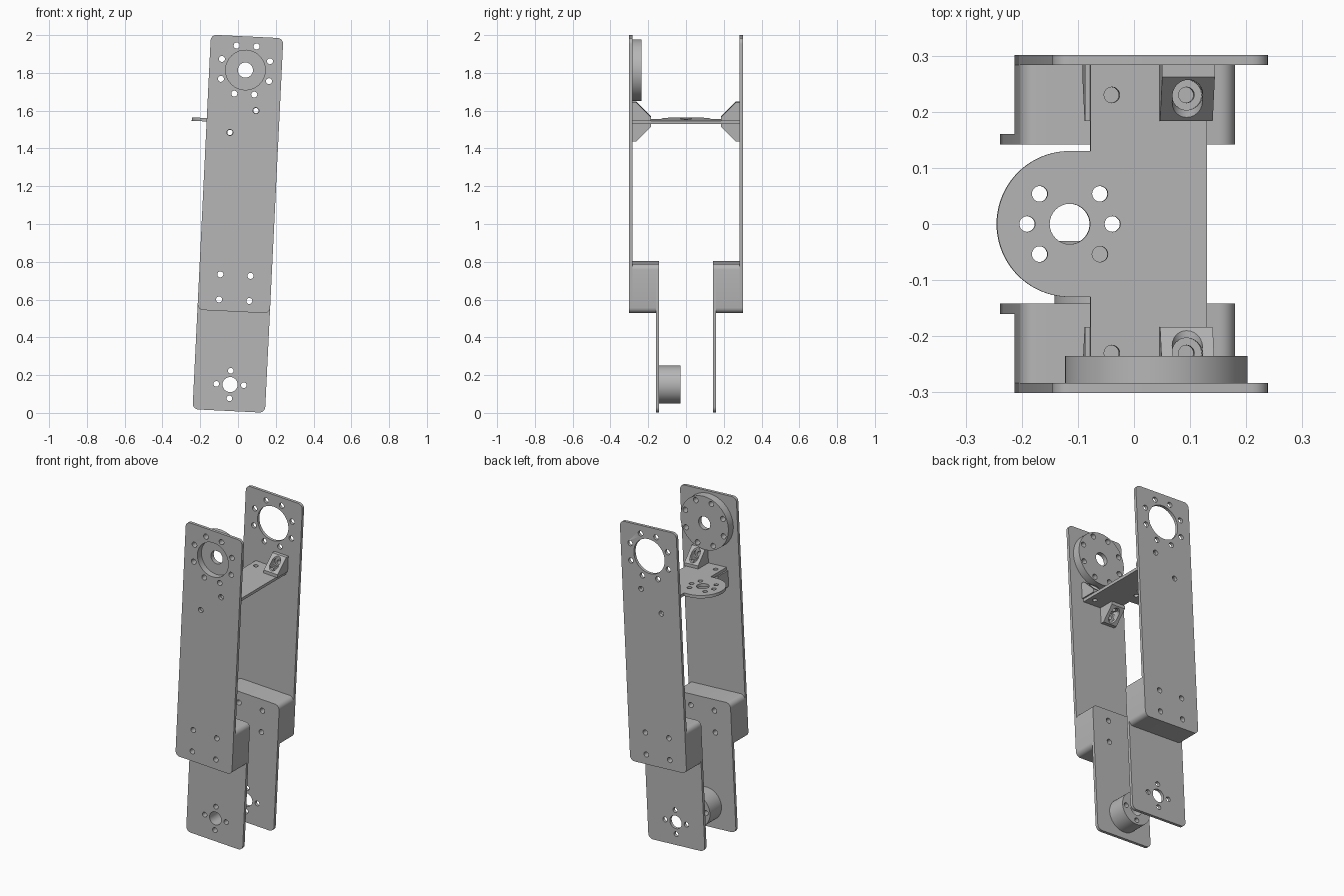
import bpy, bmesh, math
from mathutils import Matrix, Vector

if "Cube" in bpy.data.objects:
    bpy.data.objects.remove(bpy.data.objects["Cube"], do_unlink=True)

grey = bpy.data.materials.new("machined_grey")
grey.use_nodes = True
grey.diffuse_color = (0.47, 0.47, 0.47, 1)
grey.node_tree.nodes["Principled BSDF"].inputs["Base Color"].default_value = (0.47, 0.47, 0.47, 1)

# The arm leans slightly; parts are laid out from the lower pivot
LEAN = Matrix.Translation((-0.042, 0, 0.15)) @ Matrix.Rotation(math.radians(2.8), 4, 'Y')
UPRIGHT = Matrix.Rotation(math.pi / 2, 4, 'X')            # profile in width and height
FLAT = Matrix.Identity(4)                                 # profile in width and depth
SIDEWAYS = Matrix(((0, 0, 1, 0), (1, 0, 0, 0), (0, 1, 0, 0), (0, 0, 0, 1)))
HALF, TOP, BOTTOM = 0.192, 1.845, -0.14
SEAM, BLOCK_TOP, HEAD, SHELF = 0.387, 0.648, 1.667, 1.394
BOLT = 0.016


def arc(cx, cy, r, start=0, sweep=360, n=32):
    count = n if sweep == 360 else n + 1
    return [(cx + r * math.cos(math.radians(start + sweep * i / n)),
             cy + r * math.sin(math.radians(start + sweep * i / n))) for i in range(count)]


def rounded(x0, y0, x1, y1, r=0.03):
    return (arc(x1 - r, y1 - r, r, 0, 90, 6) + arc(x0 + r, y1 - r, r, 90, 90, 6)
            + arc(x0 + r, y0 + r, r, 180, 90, 6) + arc(x1 - r, y0 + r, r, 270, 90, 6))


def ring(cx, cy, radius, r, count, start=0):
    return [arc(cx + radius * math.cos(math.radians(start + 360 * i / count)),
                cy + radius * math.sin(math.radians(start + 360 * i / count)), r, n=20)
            for i in range(count)]


def slab_mesh(loops, low, high, basis):
    """Extrude an outline with holes; low and high lie along the profile normal."""
    curve = bpy.data.curves.new("profile", 'CURVE')
    curve.dimensions, curve.fill_mode = '2D', 'BOTH'
    curve.extrude = (high - low) / 2
    for loop in loops:
        spline = curve.splines.new('POLY')
        spline.points.add(len(loop) - 1)
        for point, (a, b) in zip(spline.points, loop):
            point.co = (a, b, 0, 1)
        spline.use_cyclic_u = True
    temp = bpy.data.objects.new("profile", curve)
    bpy.context.collection.objects.link(temp)
    graph = bpy.context.evaluated_depsgraph_get()
    mesh = bpy.data.meshes.new_from_object(temp.evaluated_get(graph))
    bpy.data.objects.remove(temp)
    bpy.data.curves.remove(curve)
    mesh.transform(basis @ Matrix.Translation((0, 0, (low + high) / 2)))
    clean(mesh)
    return mesh


def clean(mesh):
    bm = bmesh.new()
    bm.from_mesh(mesh)
    bmesh.ops.remove_doubles(bm, verts=bm.verts, dist=0.0001)
    bmesh.ops.recalc_face_normals(bm, faces=bm.faces)
    bm.to_mesh(mesh)
    bm.free()


def add_part(name, mesh, matrix=None):
    mesh.transform(LEAN @ (matrix or Matrix.Identity(4)))
    clean(mesh)
    mesh.materials.clear()
    mesh.materials.append(grey)
    obj = bpy.data.objects.new(name, mesh)
    bpy.context.collection.objects.link(obj)
    bpy.ops.object.select_all(action='DESELECT')
    obj.select_set(True)
    bpy.context.view_layer.objects.active = obj
    bpy.ops.object.shade_smooth_by_angle(angle=math.radians(30))
    return obj


def upright(name, loops, y0, y1):
    add_part(name, slab_mesh(loops, -y1, -y0, UPRIGHT))


# Hole patterns
spacer_holes = [arc(s * 0.08, w, BOLT, n=20) for s in (-1, 1) for w in (0.447, 0.58)]
gusset_holes = [arc(s * 0.066, SHELF + s * 0.061, BOLT, n=20) for s in (-1, 1)]
head_holes = ring(0, HEAD, 0.138, BOLT, 8, 22.5)
pivot_holes = ring(0, 0, 0.073, 0.015, 4) + [arc(0, 0, 0.04)]

# Side plates and spacers, front and back
for label, s in (("front", -1), ("back", 1)):
    def span(a, b):
        return sorted((s * a, s * b))
    upright(label + "_outer_plate",
            [rounded(-HALF, SEAM, HALF, TOP), arc(0, HEAD, 0.105, n=48)]
            + head_holes + gusset_holes + spacer_holes, *span(0.283, 0.301))
    upright(label + "_spacer_block",
            [rounded(-HALF, SEAM, HALF, BLOCK_TOP)] + spacer_holes, *span(0.16, 0.283))
    upright(label + "_lower_plate",
            [rounded(-HALF, BOTTOM, HALF, BLOCK_TOP)] + spacer_holes + pivot_holes,
            *span(0.142, 0.16))

# Round flange behind the front plate, recessed toward the plate opening
rim = arc(0, HEAD, 0.163, n=64)
upright("flange_rim", [rim, arc(0, HEAD, 0.105, n=48)] + head_holes, -0.283, -0.262)
upright("flange_disc", [rim, arc(0, HEAD, 0.04)] + head_holes, -0.262, -0.235)

# Lower pivot boss
upright("pivot_boss", [arc(0, 0, 0.1, n=64)] + pivot_holes, -0.142, -0.03)

# Cross shelf with rounded tongue
tongue = -0.141
edge = 0.104
outline = arc(tongue, 0, 0.13, 90, 180, 40) + [
    (-edge, -0.13), (-edge, -0.283), (edge, -0.283),
    (edge, 0.283), (-edge, 0.283), (-edge, 0.13)]
shelf_holes = [arc(tongue, 0, 0.036)]
shelf_holes += [h for i, h in enumerate(ring(tongue, 0, 0.076, 0.014, 8)) if i not in (2, 6)]
shelf_holes += [arc(u * 0.066, s * 0.23, 0.014, n=20) for u in (-1, 1) for s in (-1, 1)]
add_part("cross_shelf", slab_mesh([outline] + shelf_holes, SHELF - 0.009, SHELF + 0.009, FLAT))

# Corner gusset, bored for one bolt into the shelf and one into the plate
profile = [(0.283, 0.009), (0.283, 0.106), (0.262, 0.106), (0.184, 0.028), (0.184, 0.009)]
gusset = bpy.data.objects.new("gusset", slab_mesh([profile], -0.047, 0.047, SIDEWAYS))
bpy.context.collection.objects.link(gusset)
bores = [slab_mesh([arc(0, 0.23, r, n=24)], low, 0.2, FLAT)
         for r, low in ((0.027, 0.03), (0.014, -0.05))]
bores += [slab_mesh([arc(0, 0.061, r, n=24)], -high, -0.1, UPRIGHT)
          for r, high in ((0.027, 0.262), (0.014, 0.35))]
cutters = []
for bore in bores:
    cutter = bpy.data.objects.new("bore_cutter", bore)
    cutter.hide_render = True
    bpy.context.collection.objects.link(cutter)
    cutters.append(cutter)
    mod = gusset.modifiers.new("bore", 'BOOLEAN')
    mod.operation, mod.solver, mod.object = 'DIFFERENCE', 'EXACT', cutter
graph = bpy.context.evaluated_depsgraph_get()
bored = bpy.data.meshes.new_from_object(gusset.evaluated_get(graph))
for helper in cutters + [gusset]:
    bpy.data.objects.remove(helper)

# Upper gussets sit on the shelf, lower ones hang beneath it
for label, s in (("front", -1), ("back", 1)):
    for level, v in (("lower", -1), ("upper", 1)):
        place = Matrix.Translation((v * 0.066, 0, SHELF)) @ Matrix.Diagonal((1, s, v, 1))
        add_part(f"{label}_{level}_gusset", bored.copy(), place)
